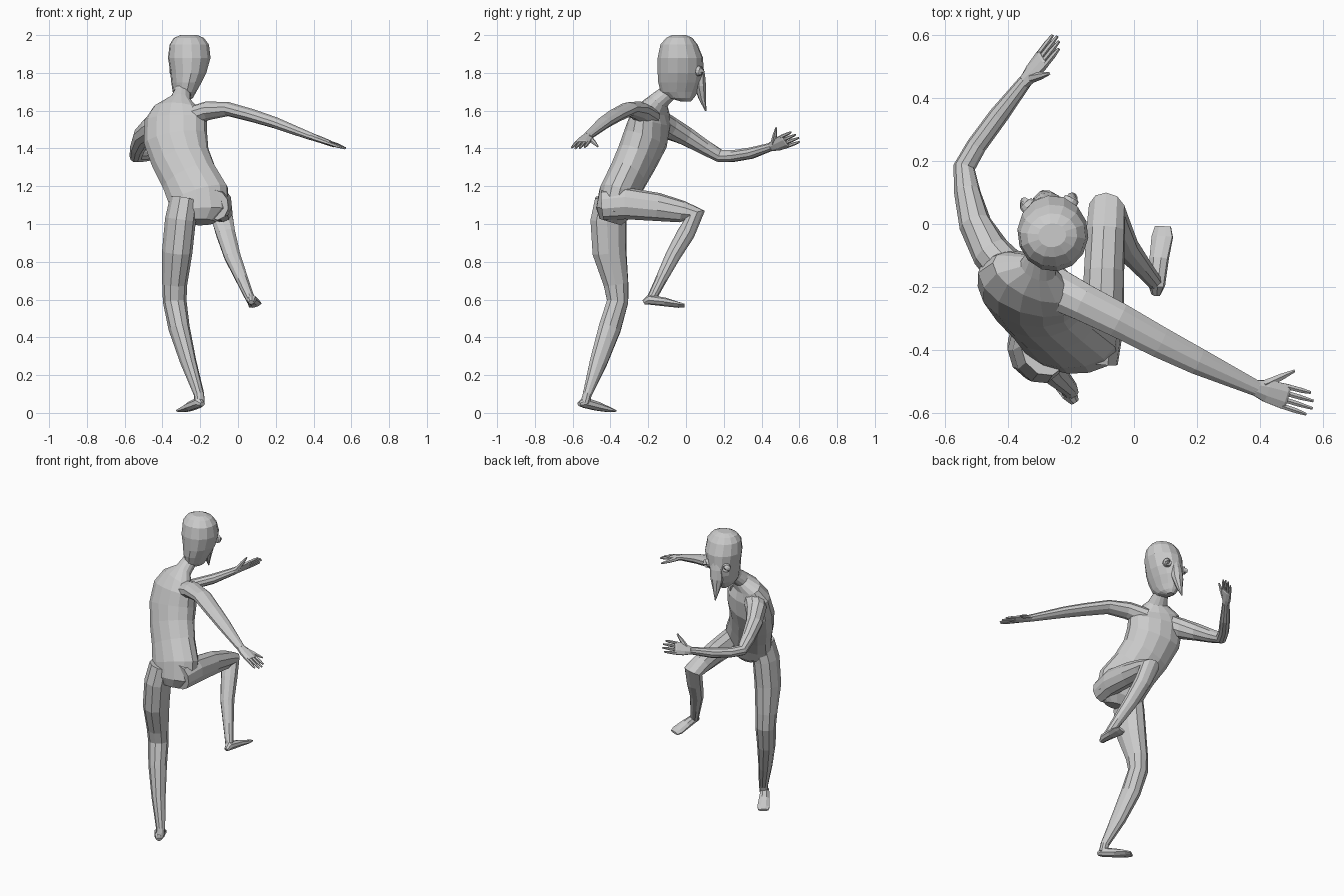
import bpy, bmesh
from math import cos, sin, pi
from mathutils import Vector as V


def loft(bm, rings, lat, lat2=None, n=10, axis=None):
    """Skin oval rings (x, y, z, half width, half depth) along a path."""
    pts = [V(r[:3]) for r in rings]
    lat, last = V(lat), len(rings) - 1
    lat2 = V(lat2) if lat2 else lat
    loops = []
    for i, r in enumerate(rings):
        t = V((0, 0, 0))
        if axis:
            t = V(axis)
        else:
            if i > 0:
                t += (pts[i] - pts[i - 1]).normalized()
            if i < last:
                t += (pts[i + 1] - pts[i]).normalized()
        t.normalize()
        u = lat.lerp(lat2, i / last)
        u = (u - t * u.dot(t)).normalized()
        v = t.cross(u)
        loops.append([bm.verts.new(pts[i] + u * r[3] * cos(2 * pi * (k + .5) / n)
                                   + v * r[-1] * sin(2 * pi * (k + .5) / n)) for k in range(n)])
    for a, b in zip(loops, loops[1:]):
        for k in range(n):
            bm.faces.new((a[k], a[(k + 1) % n], b[(k + 1) % n], b[k]))
    bm.faces.new(loops[0][::-1])
    bm.faces.new(loops[-1])


def finish(name, bm):
    bmesh.ops.recalc_face_normals(bm, faces=bm.faces)
    me = bpy.data.meshes.new(name)
    bm.to_mesh(me)
    bm.free()
    bpy.context.collection.objects.link(bpy.data.objects.new(name, me))


def part(name, *args, **kw):
    bm = bmesh.new()
    loft(bm, *args, **kw)
    finish(name, bm)


def hand(name, wrist, tip, side, thumb):
    """Palm, four fingers and a thumb; side points towards the thumb."""
    bm = bmesh.new()
    w, tip = V(wrist), V(tip)
    d = tip - w
    s = V(side)
    s = (s - d * s.dot(d) / d.length_squared).normalized()
    loft(bm, [(*(w + d * f), a, b) for f, a, b in
              ((-.05, .024, .02), (.2, .038, .018), (.52, .044, .014), (.56, .04, .01))], s, n=8)
    for k, reach in enumerate((.9, .98, 1, .93)):
        o = s * (.032 - .0213 * k)
        loft(bm, [(*(w + d * f + o * g), r) for f, g, r in
                  ((.5, 1, .0095), (.75, 1.05, .009), (reach, 1.1, .005))], s, n=6)
    th = V(thumb)
    base = w + d * .12 + s * .015
    loft(bm, [(*base, .016), (*base.lerp(th, .55), .012), (*th, .005)], d, n=6)
    finish(name, bm)


# Torso and neck
part("torso", [
    (-.2, -.40, 1.01, .08, .06), (-.2, -.385, 1.06, .155, .095),
    (-.21, -.36, 1.15, .165, .105), (-.26, -.31, 1.25, .152, .105),
    (-.305, -.26, 1.35, .158, .11), (-.33, -.215, 1.45, .172, .115),
    (-.33, -.19, 1.55, .172, .10), (-.325, -.17, 1.61, .135, .07),
    (-.305, -.14, 1.655, .06, .05), (-.295, -.10, 1.69, .046, .046),
    (-.275, -.05, 1.76, .046, .046)], (1, -.05, .05), (.86, -.42, .3), n=14)

# Head
part("head", [
    (-.285, 0, 1.648, .02, .025), (-.284, -.025, 1.668, .045, .068),
    (-.283, -.035, 1.70, .062, .10), (-.273, -.03, 1.75, .08, .118),
    (-.263, -.028, 1.80, .095, .123), (-.258, -.03, 1.88, .113, .121),
    (-.258, -.037, 1.95, .105, .099), (-.26, -.036, 1.985, .08, .07),
    (-.26, -.036, 2.0, .045, .038)], (1, .12, 0), n=14, axis=(0, 0, 1))

# Mask beak and eye rims
part("beak", [
    (-.272, .075, 1.85, .02, .012), (-.276, .075, 1.79, .042, .026),
    (-.281, .075, 1.73, .042, .032), (-.286, .087, 1.66, .022, .02),
    (-.29, .105, 1.597, .003, .003)], (1, .12, 0), n=8, axis=(0, 0, 1))
for name, c, d in (("left_eye", V((-.332, .052, 1.81)), V((-.66, .75, -.1))),
                   ("right_eye", V((-.207, .064, 1.81)), V((.48, .87, -.1)))):
    part(name, [(*(c + d * f), r) for f, r in
                ((0, .027), (.019, .025), (.021, .018), (.012, .014))], (0, 0, 1), n=12)

# Arms
part("right_arm", [
    (-.26, -.2, 1.565, .07, .055), (-.16, -.25, 1.60, .062, .05),
    (-.05, -.305, 1.608, .058, .037), (.08, -.375, 1.573, .052, .034),
    (.2, -.435, 1.535, .045, .03), (.39, -.523, 1.462, .026, .02)], (.45, .9, 0))
part("left_arm", [
    (-.39, -.16, 1.545, .07), (-.455, -.09, 1.51, .063), (-.505, 0, 1.465, .052),
    (-.53, .10, 1.405, .042), (-.54, .18, 1.36, .035), (-.5, .25, 1.36, .032),
    (-.43, .345, 1.375, .031), (-.345, .455, 1.41, .022)], (.6, 0, .8))
hand("right_hand", (.385, -.52, 1.464), (.57, -.575, 1.40), (.3, .95, 0), (.51, -.467, 1.41))
hand("left_hand", (-.345, .455, 1.41), (-.24, .59, 1.465), (.45, -.35, .8), (-.27, .478, 1.51))

# Standing leg
part("left_leg", [
    (-.285, -.395, 1.13, .075, .09), (-.305, -.41, 1.02, .08, .10),
    (-.322, -.405, .85, .079, .094), (-.335, -.37, .68, .066, .068),
    (-.335, -.362, .59, .063, .059), (-.312, -.403, .45, .056, .062),
    (-.263, -.463, .27, .042, .049), (-.207, -.522, .10, .028, .025),
    (-.203, -.535, .05, .027, .025)], (1, .3, 0))
part("left_foot", [
    (-.188, -.566, .047, .015, .012), (-.205, -.54, .055, .028, .03),
    (-.25, -.47, .035, .035, .025), (-.285, -.41, .017, .04, .014),
    (-.303, -.385, .011, .032, .008)], (.85, .53, 0), n=8)

# Raised leg
part("right_leg", [
    (-.115, -.44, 1.10, .065, .08), (-.10, -.32, 1.11, .069, .085),
    (-.095, -.15, 1.09, .065, .075), (-.09, -.02, 1.065, .063, .058),
    (-.086, .045, 1.045, .06, .06), (-.065, .0, .95, .053, .047),
    (-.03, -.07, .83, .045, .04), (.02, -.13, .71, .034, .031),
    (.058, -.175, .62, .026, .026), (.07, -.19, .595, .025, .025)], (1, 0, .1))
part("right_foot", [
    (.07, -.224, .585, .015, .012), (.072, -.195, .60, .027, .028),
    (.08, -.11, .587, .032, .022), (.09, -.04, .572, .037, .013),
    (.092, -.008, .568, .028, .008)], (1, 0, .3), n=8)
